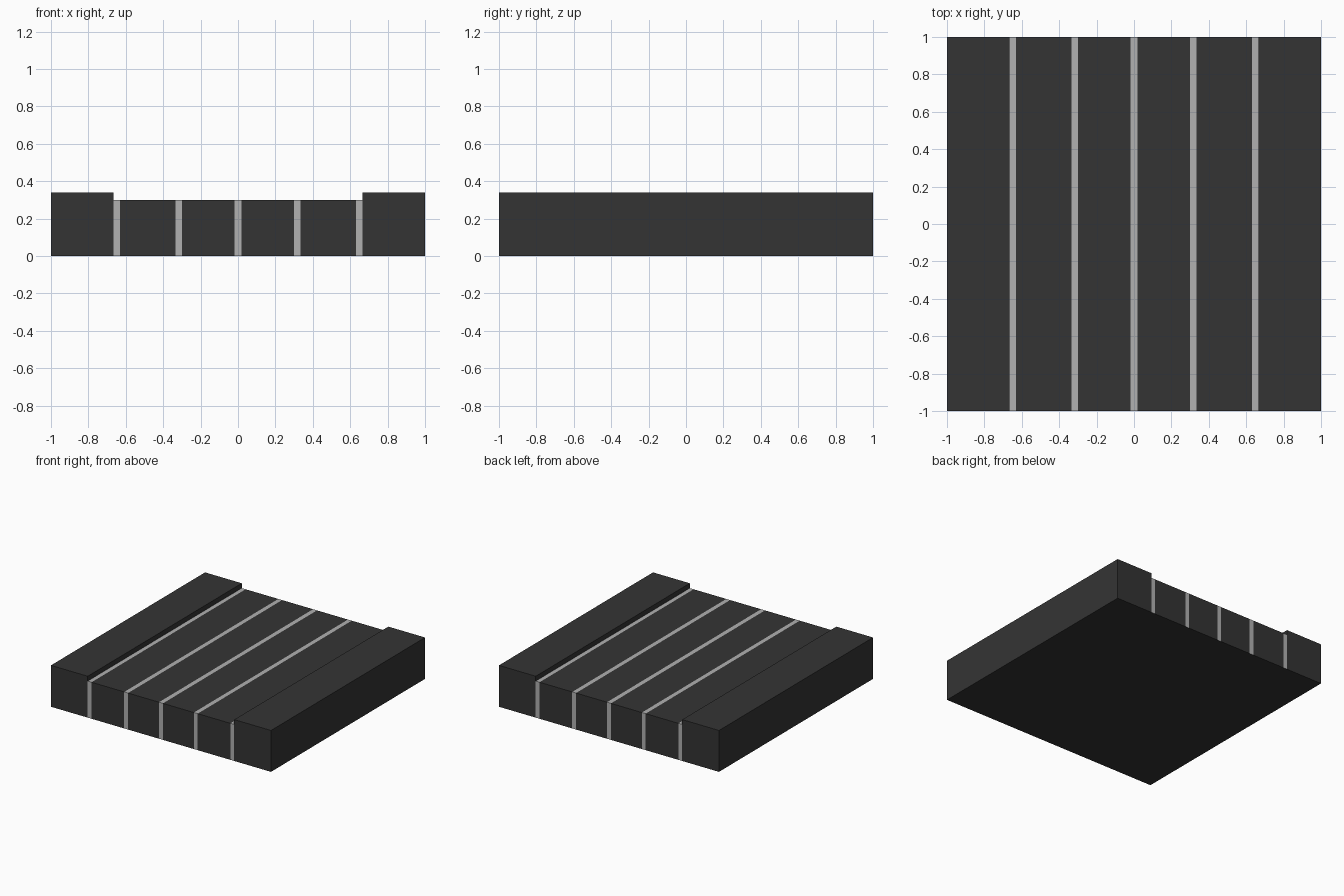
import bpy
import bmesh

if "Cube" in bpy.data.objects:
    bpy.data.objects.remove(bpy.data.objects["Cube"])

ROAD_Z, KERB_Z = 0.30, 0.34


def make_material(name, value):
    mat = bpy.data.materials.new(name)
    mat.diffuse_color = (value, value, value, 1)
    mat.use_nodes = True
    mat.node_tree.nodes["Principled BSDF"].inputs["Base Color"].default_value = mat.diffuse_color
    return mat


asphalt = make_material("asphalt", 0.034)
paint = make_material("line_paint", 0.44)


def strip(name, x0, x1, height, mat):
    """Full-length box from x0 to x1, standing on z = 0, with a dark underside."""
    bm = bmesh.new()
    bmesh.ops.create_cube(bm, size=1)
    for v in bm.verts:
        v.co.x = x0 if v.co.x < 0 else x1
        v.co.y *= 2
        v.co.z = 0 if v.co.z < 0 else height
    bm.normal_update()
    for f in bm.faces:
        f.material_index = 1 if f.normal.z < -0.5 else 0
    mesh = bpy.data.meshes.new(name)
    bm.to_mesh(mesh)
    bm.free()
    mesh.materials.append(mat)
    mesh.materials.append(asphalt)
    bpy.context.collection.objects.link(bpy.data.objects.new(name, mesh))


# Centre line
strip("centre_line", -0.018, 0.018, ROAD_Z, paint)

# Lanes, lines and raised kerbs, mirrored left and right
half_parts = [
    ("inner_lane", 0.018, 0.299, ROAD_Z, asphalt),
    ("lane_line", 0.299, 0.334, ROAD_Z, paint),
    ("outer_lane", 0.334, 0.631, ROAD_Z, asphalt),
    ("edge_line", 0.631, 0.666, ROAD_Z, paint),
    ("kerb", 0.666, 1.0, KERB_Z, asphalt),
]
for name, a, b, height, mat in half_parts:
    strip("right_" + name, a, b, height, mat)
    strip("left_" + name, -b, -a, height, mat)
